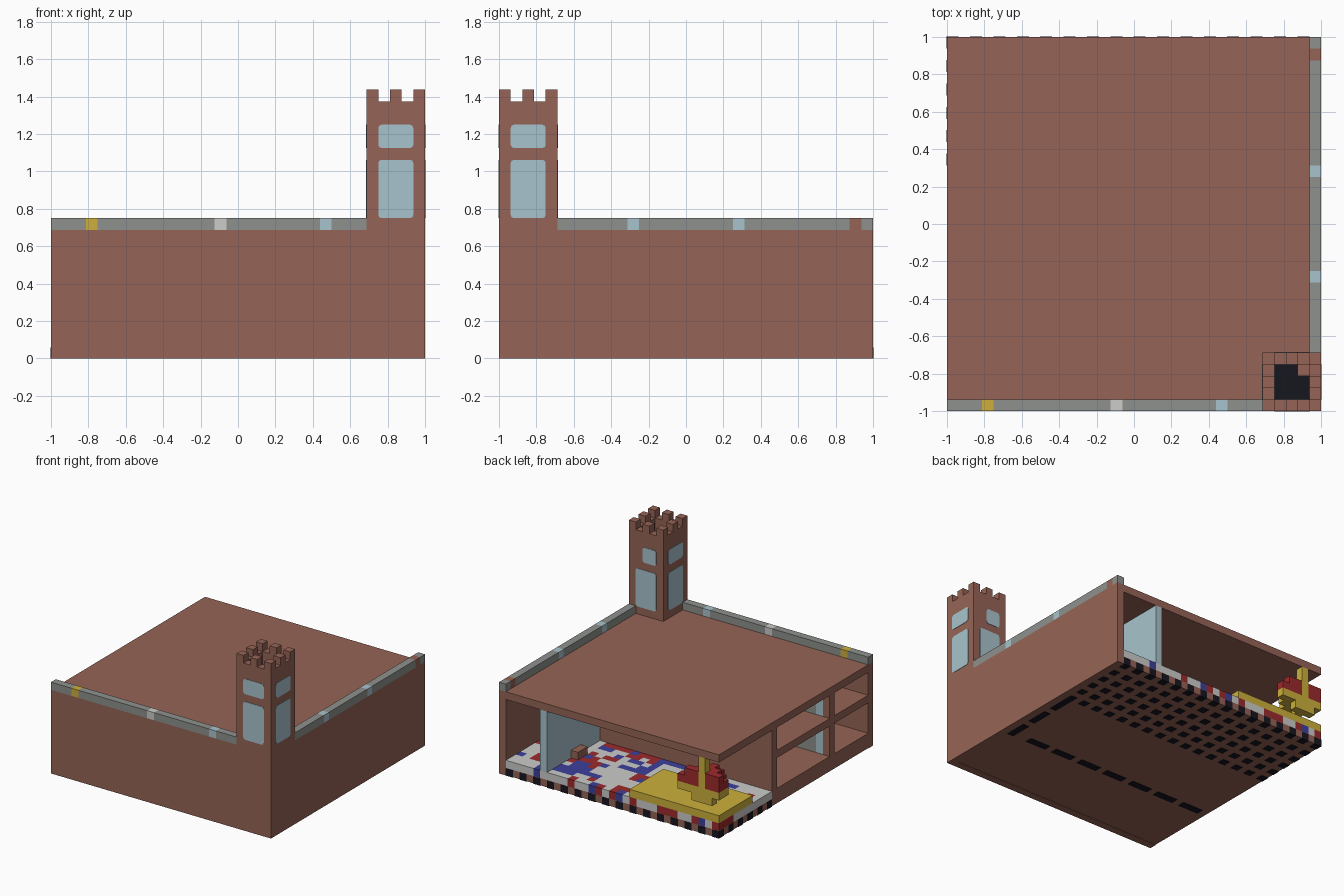
import bpy, bmesh, random
from mathutils import Vector

random.seed(4)
V = 1 / 16  # one block

cube = bpy.data.objects.get("Cube")
if cube:
    bpy.data.objects.remove(cube, do_unlink=True)


def material(name, hex_code):
    rgb = [int(hex_code[i:i + 2], 16) / 255 for i in (0, 2, 4)]
    col = [c / 12.92 if c < 0.04 else ((c + 0.055) / 1.055) ** 2.4 for c in rgb] + [1]
    m = bpy.data.materials.new(name)
    m.use_nodes = True
    m.diffuse_color = col
    m.node_tree.nodes["Principled BSDF"].inputs["Base Color"].default_value = col
    return m


BRICK = material("brick brown", "966456")
STONE = material("stone grey", "8e918d")
GLASS = material("pale blue glass", "a9c4cd")
WHITE = material("white", "cccccb")
YELLOW = material("yellow", "cdb03c")
RED = material("red", "9c2a2c")
BLUE = material("blue", "3c3f9c")
BLACK = material("black", "16161f")


def blocks(name, mats, cells, bevel_axis=None):
    """Boxes given in block units as (low corner, high corner, material slot)."""
    bm = bmesh.new()
    for lo, hi, slot in cells:
        lo, hi = Vector(lo) * V, Vector(hi) * V
        verts = bmesh.ops.create_cube(bm, size=1)["verts"]
        for v in verts:
            v.co = (lo + hi) / 2 + v.co * (hi - lo)
        for f in {f for v in verts for f in v.link_faces}:
            f.material_index = slot
    if bevel_axis is not None:
        edges = [e for e in bm.edges
                 if abs((e.verts[0].co - e.verts[1].co).normalized()[bevel_axis]) > 0.9]
        bmesh.ops.bevel(bm, geom=edges, offset=0.018, segments=2, profile=0.5, affect='EDGES')
    me = bpy.data.meshes.new(name)
    bm.to_mesh(me)
    bm.free()
    for m in mats:
        me.materials.append(m)
    ob = bpy.data.objects.new(name, me)
    bpy.context.collection.objects.link(ob)
    return ob


def block(name, mat, lo, hi):
    return blocks(name, [mat], [(lo, hi, 0)])


# Main shell
E = 0.05
block("base_slab", BRICK, (-16, -16, E), (16, 16, 1))
block("room_floor", BRICK, (-16, -15, 1), (15, 4, 2))
block("upper_floor", BRICK, (-16, -15, 6), (15, 4, 7))
block("roof", BRICK, (-16, -16, 10), (16, 16, 11))
block("front_wall", BRICK, (-16, -16, 0), (16, -15, 10))
block("left_wall", BRICK, (15, -15, 0), (16, 16, 10))
block("dividing_wall", BRICK, (-16, 4, 1), (15, 5, 10))
block("window_post", BRICK, (-16, -8, 2), (-15, -7, 10))

# Inner partitions
block("hall_partition", GLASS, (9, 5, 2), (10, 16, 10))
block("partition_step", BRICK, (8, 9, 2), (9, 11, 3))
block("room_partition_end", GLASS, (-15, -8, 2), (-14, -7, 10))
block("room_partition", STONE, (-14, -8, 2), (15, -7, 10))

# Patchwork carpet: each block often repeats a neighbour's colour
pattern, carpet = {}, []
for x in range(-16, 15):
    for y in range(5, 16):
        near = [pattern[k] for k in ((x - 1, y), (x, y - 1)) if k in pattern]
        if near and random.random() < 0.6:
            pattern[x, y] = random.choice(near)
        else:
            pattern[x, y] = random.choice((0, 0, 1, 2))
        carpet.append(((x, y, 1), (x + 1, y + 1, 2), pattern[x, y]))
blocks("carpet", [WHITE, RED, BLUE], carpet)

# Black studs and dashes set into the underside
studs = [((x - E / 2, y, 0), (x + 1, y + 1 + E / 2, 1 - E), 0)
         for x in range(-16, 16, 2) for y in range(5, 16, 2)]
studs += [((x, -6, 0), (x + 3, -5, 0.5), 0) for x in range(-15, 12, 4)]
studs += [((14, y, 0), (15, y + 3, 0.5), 0) for y in range(-6, 4, 4)]
blocks("underside_studs", [BLACK], studs)

# Low platform with a hanging lamp over it
block("platform", YELLOW, (-16, 9, 2), (-3, 16, 3))
lamp = [((-14, 15, 4), (-13, 16, 10), 0)]
for z, radius, slot in ((4, 1, 0), (5, 3, 0), (6, 3, 1), (7, 2, 1)):
    for x in range(-16, -10):
        for y in range(12, 16):
            d = abs(x + 14) + abs(y - 15)
            if 0 < d <= radius:
                lamp.append(((x, y, z), (x + 1, y + 1, z + 1), slot))
blocks("hanging_lamp", [YELLOW, RED], lamp)

# Parapets with coloured blocks: slots are found by position
FRONT = {-13: 1, -2: 2, 7: 3}
SIDE = {-5: 3, 4: 3, 14: 4}
MATS = [STONE, YELLOW, WHITE, GLASS, BRICK]


def parapet(name, first, last, special, place):
    cells, start = [], first
    for s in sorted(special) + [last]:
        if s > start:
            cells.append((place(start, 11), place(s, 12, 1), 0))
        if s in special:
            cells.append((place(s, 11), place(s + 1, 12, 1), special[s]))
        start = s + 1
    blocks(name, MATS, cells)


parapet("front_parapet", -16, 11, FRONT, lambda s, z, w=0: (s, -16 + w, z))
parapet("left_parapet", -11, 16, SIDE, lambda s, z, w=0: (15 + w, s, z))

# Tower: hollow shaft, battlements, inner pier
T0, T1, TOP = 11, 16, 22
shaft = [((T0, -T1, 11), (T1, -T1 + 1, TOP), 0), ((T0, -T0 - 1, 11), (T1, -T0, TOP), 0),
         ((T0, -T1 + 1, 11), (T0 + 1, -T0 - 1, TOP), 0),
         ((T1 - 1, -T1 + 1, 11), (T1, -T0 - 1, TOP), 0),
         ((14, -13, 11), (15, -12, TOP - 1), 0)]
blocks("tower_shaft", [BRICK], shaft)
block("tower_floor", BLACK, (T0 + 1, -T1 + 1, 11), (T1 - 1, -T0 - 1, 11.1))
merlons = [((T0 + i, -T1 + j, TOP), (T0 + i + 1, -T1 + j + 1, TOP + 1), 0)
           for i in (0, 2, 4) for j in (0, 2, 4) if (i, j) != (2, 2)]
blocks("battlements", [BRICK], merlons)

# Tower windows, a tall and a short one on every side
for z0, z1, size in ((12, 17, "tall"), (18, 20, "short")):
    for side, y in (("front", -T1), ("back", -T0 - 1)):
        right = 14 if (side, size) == ("back", "short") else 15
        blocks(f"{side}_{size}_window", [GLASS],
               [((12, y - E, z0), (right, y + 1 + E, z1), 0)], 1)
    for side, x in (("right", T0), ("left", T1 - 1)):
        blocks(f"{side}_{size}_window", [GLASS],
               [((x - E, -15, z0), (x + 1 + E, -12, z1), 0)], 0)
